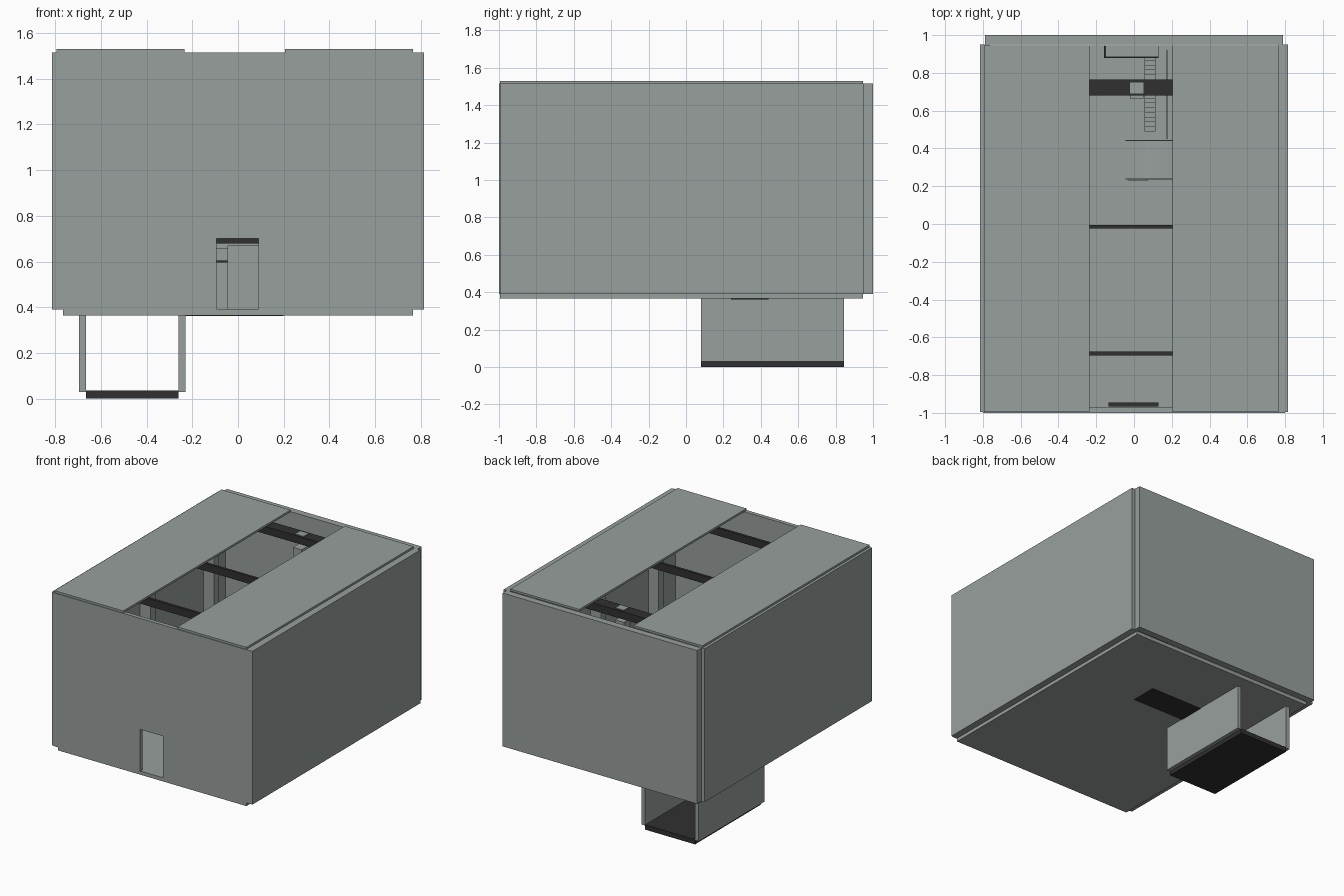
import bpy
import bmesh

default = bpy.data.objects.get("Cube")
if default:
    bpy.data.objects.remove(default, do_unlink=True)


def material(name, rgb):
    m = bpy.data.materials.new(name)
    m.use_nodes = True
    m.diffuse_color = (*rgb, 1)
    m.node_tree.nodes["Principled BSDF"].inputs["Base Color"].default_value = (*rgb, 1)
    return m


GREY = material("concrete_grey", (0.31, 0.35, 0.335))
DARK = material("dark_timber", (0.03, 0.03, 0.03))


def add_mesh(name, bm, mat):
    bmesh.ops.recalc_face_normals(bm, faces=bm.faces)
    mesh = bpy.data.meshes.new(name)
    bm.to_mesh(mesh)
    bm.free()
    mesh.materials.append(mat)
    ob = bpy.data.objects.new(name, mesh)
    bpy.context.collection.objects.link(ob)
    return ob


def box(name, x, y, z, mat=GREY):
    """Box from its (min, max) ranges."""
    bm = bmesh.new()
    bmesh.ops.create_cube(bm, size=1)
    for v in bm.verts:
        v.co = [r[0] if c < 0 else r[1] for c, r in zip(v.co, (x, y, z))]
    return add_mesh(name, bm, mat)


def extrude_xz(name, points, y, mat=GREY):
    """Profile in the xz plane, extruded along y."""
    bm = bmesh.new()
    face = bm.faces.new([bm.verts.new((px, y[0], pz)) for px, pz in points])
    out = bmesh.ops.extrude_face_region(bm, geom=[face])
    for v in out["geom"]:
        if isinstance(v, bmesh.types.BMVert):
            v.co.y = y[1]
    return add_mesh(name, bm, mat)


BASE, TOP = 0.39, 1.515
FULL = (BASE, TOP)

# Shell: floor, walls, roof panels
box("floor", (-0.765, 0.765), (-0.995, 0.945), (0.365, BASE + 0.002))
box("left_wall", (0.765, 0.815), (-0.995, 0.95), FULL)
box("right_wall", (-0.815, -0.765), (-0.995, 0.95), FULL)
box("back_wall", (-0.79, 0.79), (0.95, 1.0), FULL)
FRONT = (-1.0, -0.97)
box("front_wall_left", (0.09, 0.8), FRONT, FULL)
box("front_wall_right", (-0.8, -0.095), FRONT, FULL)
box("front_wall_above_door", (-0.095, 0.09), FRONT, (0.7, TOP))
box("door_lintel", (-0.135, 0.13), (-0.965, -0.945), (0.68, 0.7), DARK)
box("roof_right", (-0.795, -0.235), (-0.995, 0.945), (TOP, 1.53))
box("roof_left", (0.205, 0.765), (-0.995, 0.945), (TOP, 1.53))

# Roof beams with wall posts
for i, (y0, y1) in enumerate([(-0.695, -0.675), (-0.025, -0.005), (0.68, 0.765)]):
    box(f"roof_beam_{i}", (-0.765, 0.765), (y0, y1), (1.45, 1.505), DARK)
    mid = (y0 + y1) / 2
    for side, sx in (("left", 1), ("right", -1)):
        xs = sorted((sx * 0.68, sx * 0.765))
        box(f"{side}_post_{i}", xs, (mid - 0.03, mid + 0.03), (BASE, 1.45))
box("beam_bracket", (-0.02, 0.05), (0.665, 0.75), (1.36, 1.42))
box("beam_cap", (-0.02, 0.05), (0.69, 0.75), (1.505, 1.51))

# Sunken passage, open at both ends
PASSAGE = (0.08, 0.845)
box("passage_floor", (-0.665, -0.26), PASSAGE, (0, 0.035), DARK)
box("passage_wall_right", (-0.695, -0.665), PASSAGE, (0.03, 0.365))
box("passage_wall_left", (-0.26, -0.23), PASSAGE, (0.03, 0.365))
box("floor_hatch", (-0.23, 0.2), (0.24, 0.44), (0.361, 0.366), DARK)

# Curved chute with side cheeks
steps = 12
curve = [(0.45 * i / steps, BASE + 0.27 * (i / steps) ** 2) for i in range(steps + 1)]
chute = extrude_xz("chute", curve + [(0.45, BASE)], (0.24, 0.44))
for p in chute.data.polygons:
    p.use_smooth = abs(p.normal.y) < 0.5 and p.normal.z > 0.1
for name, y in (("front", 0.235), ("back", 0.44)):
    box(f"chute_cheek_{name}", (-0.045, 0.45), (y, y + 0.006), (BASE, 0.67))
box("chute_panel", (-0.03, 0.075), (0.23, 0.235), (BASE, 0.525))

# Stair to the rear platform
count = 16
for i in range(count):
    y = 0.49 + 0.025 * i
    z = BASE + 0.012 * (i + 1)
    box(f"stair_step_{i}", (0.055, 0.115), (y, y + 0.025), (z - 0.012, z))
box("stair_screen", (0.172, 0.178), (0.45, 0.92), (BASE, 0.66))
box("rear_platform", (-0.15, 0.13), (0.885, 0.945), (0.605, 0.66))
box("rear_platform_base", (-0.158, 0.13), (0.878, 0.945), (0.595, 0.605), DARK)
